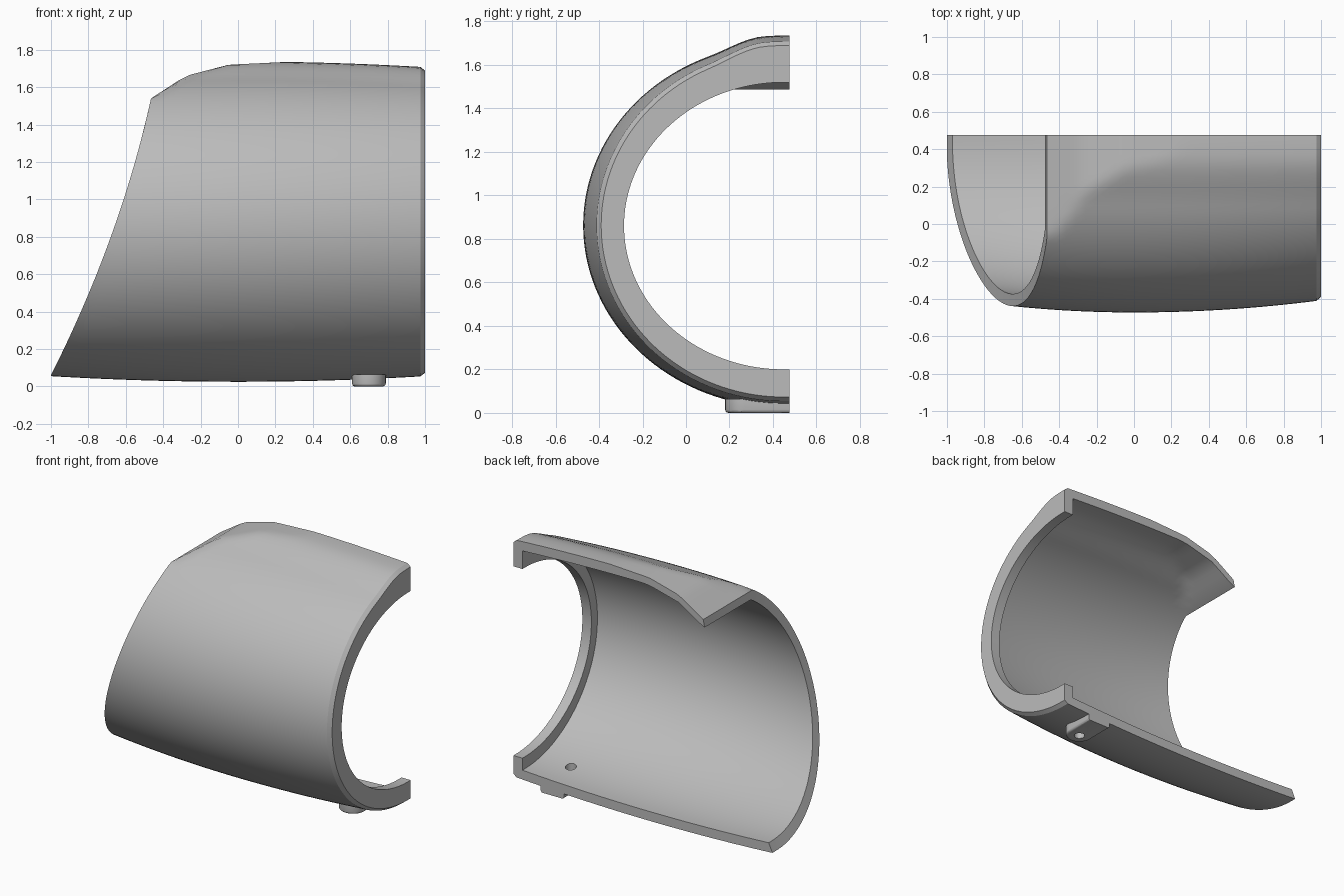
import bpy, bmesh
from math import sin, cos, pi, radians

if "Cube" in bpy.data.objects:
    bpy.data.objects.remove(bpy.data.objects["Cube"], do_unlink=True)

grey = bpy.data.materials.new("plain grey")
grey.use_nodes = True
grey.diffuse_color = (0.5, 0.5, 0.5, 1)
grey.node_tree.nodes["Principled BSDF"].inputs["Base Color"].default_value = (0.5, 0.5, 0.5, 1)

OPEN_Y = 0.475      # plane where the shell is cut in half
MID_Y = 0.45
WALL = 0.065
SEGS = 72
STEPS = 28


def make_object(name, bm):
    bmesh.ops.recalc_face_normals(bm, faces=bm.faces)
    mesh = bpy.data.meshes.new(name)
    bm.to_mesh(mesh)
    bm.free()
    mesh.materials.append(grey)
    obj = bpy.data.objects.new(name, mesh)
    bpy.context.collection.objects.link(obj)
    return obj


def activate(obj):
    bpy.ops.object.select_all(action="DESELECT")
    obj.select_set(True)
    bpy.context.view_layer.objects.active = obj


def smoothstep(t):
    t = min(max(t, 0), 1)
    return t * t * (3 - 2 * t)


def brow(x):
    """Height limit of the top, which slopes down to the slanted mouth."""
    pts = [(-0.465, 1.54), (-0.28, 1.66), (-0.05, 1.72), (0.3, 1.737), (1, 1.737)]
    if x <= pts[0][0]:
        return pts[0][1]
    for (x0, z0), (x1, z1) in zip(pts, pts[1:]):
        if x <= x1:
            return z0 + (z1 - z0) * (x - x0) / (x1 - x0)
    return pts[-1][1]


def section(x, i, inset):
    """Point i of the C-shaped section at x, moved inward by inset."""
    phi = -pi / 2 + pi * min(max(i - 1, 0), SEGS) / SEGS
    a = MID_Y + 0.473 - (0.065 if x > 0 else 0.08) * x * x - inset
    bottom, top = 0.025 + 0.03 * x * x, 1.70 - 0.03 * x * x
    b = (top - bottom) / 2 - inset
    y = MID_Y - a * cos(phi)
    z = (top + bottom) / 2 + b * sin(phi)
    if i in (0, SEGS + 2):
        y = OPEN_Y
    if phi > 0:
        z += 0.037 * smoothstep((y - 0.1) / 0.26)      # raised ridge
        z = min(z, brow(x) - inset * 0.8)
    return y, z


def mouth_x(i, inset):
    """Where the slanted mouth meets point i of the section."""
    x = -0.7
    for _ in range(30):
        s = (section(x, i, inset)[1] - 0.06) / 1.48
        x = 0.5 * x + 0.5 * (-1 + 0.535 * s + 0.21 * s * (1 - s))
    return max(x, -1)


def hole(i):
    """Round opening of the end flange."""
    phi = -pi / 2 + pi * min(max(i - 1, 0), SEGS) / SEGS
    y = OPEN_Y if i in (0, SEGS + 2) else MID_Y - 0.735 * cos(phi)
    return y, 0.86 + 0.66 * sin(phi)


# Shell: each row is a closed loop through outer wall, rim, flange and inner wall
bm = bmesh.new()
rows = []
for i in range(SEGS + 3):
    loop = []
    start = mouth_x(i, 0)
    for k in range(STEPS + 1):
        x = start + (0.975 - start) * k / STEPS
        loop.append((x, *section(x, i, 0)))
    loop.append((1.0, *section(1.0, i, 0.018)))
    loop.append((1.0, *hole(i)))
    loop.append((0.93, *hole(i)))
    start = mouth_x(i, WALL)
    for k in range(STEPS, -1, -1):
        x = start + (0.93 - start) * k / STEPS
        loop.append((x, *section(x, i, WALL)))
    rows.append([bm.verts.new(p) for p in loop])
for r, s in zip(rows, rows[1:]):
    for k in range(len(r)):
        n = (k + 1) % len(r)
        bm.faces.new((r[k], r[n], s[n], s[k]))
bm.faces.new(rows[0])
bm.faces.new(rows[-1])
shell = make_object("half_shell", bm)

# Foot: round-ended pad under the shell
bm = bmesh.new()
FOOT_X, FOOT_Y, FOOT_R = 0.7, 0.27, 0.09
outline = [(FOOT_X + FOOT_R, OPEN_Y)]
outline += [(FOOT_X + FOOT_R * cos(t * pi / 16), FOOT_Y - FOOT_R * sin(t * pi / 16)) for t in range(17)]
outline += [(FOOT_X - FOOT_R, OPEN_Y)]
base = bm.faces.new([bm.verts.new((x, y, 0)) for x, y in outline])
rim = [e for e in base.edges if any(v.co.y < OPEN_Y - 0.01 for v in e.verts)]
up = bmesh.ops.extrude_face_region(bm, geom=[base], use_keep_orig=True)
for v in up["geom"]:
    if isinstance(v, bmesh.types.BMVert):
        v.co.z = 0.065
bmesh.ops.bevel(bm, geom=rim, offset=0.015, segments=3, affect="EDGES", profile=0.5)
foot = make_object("foot_pad", bm)

# Screw hole through wall and foot
bm = bmesh.new()
bmesh.ops.create_cone(bm, cap_ends=True, segments=24, radius1=0.035, radius2=0.035, depth=0.5)
bmesh.ops.translate(bm, verts=bm.verts, vec=(FOOT_X, FOOT_Y, 0.05))
cutter = make_object("hole_cutter", bm)
cutter.hide_render = True

for obj in (shell, foot):
    activate(obj)
    mod = obj.modifiers.new("screw_hole", "BOOLEAN")
    mod.operation = "DIFFERENCE"
    mod.solver = "EXACT"
    mod.object = cutter
    bpy.ops.object.modifier_apply(modifier=mod.name)
    bpy.ops.object.shade_smooth_by_angle(angle=radians(30))
bpy.data.objects.remove(cutter, do_unlink=True)
